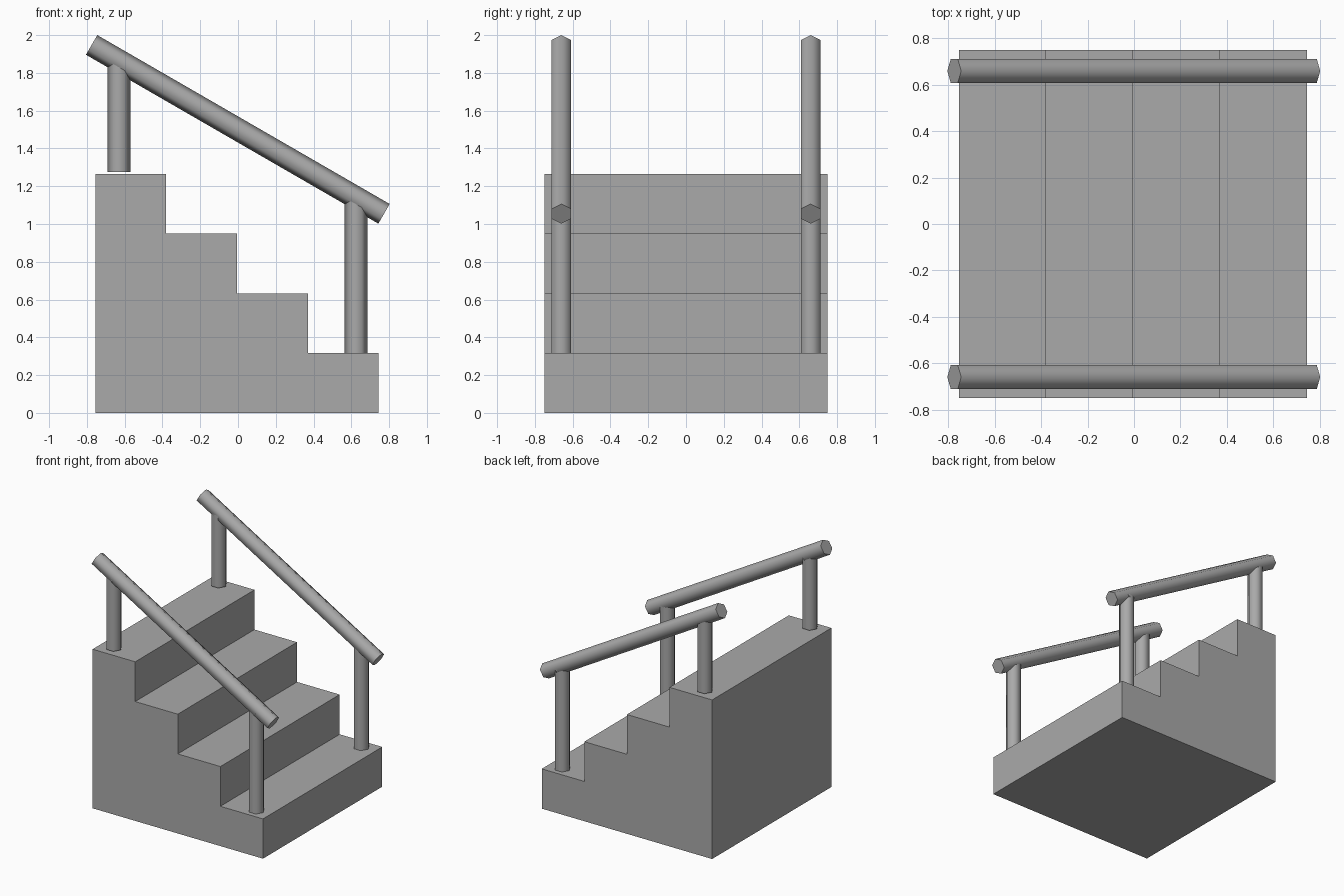
import bpy
import bmesh
import math
from mathutils import Vector

cube = bpy.data.objects.get("Cube")
if cube:
    bpy.data.objects.remove(cube, do_unlink=True)

# One grey for everything
grey = bpy.data.materials.new("concrete_grey")
grey.use_nodes = True
COLOUR = (0.4, 0.4, 0.4, 1)
grey.diffuse_color = COLOUR
grey.node_tree.nodes["Principled BSDF"].inputs["Base Color"].default_value = COLOUR

STEPS = 4
RUN, RISE = 0.375, 0.3165
X_BACK, HALF_WIDTH = -0.755, 0.75
RADIUS, RAIL_Y = 0.06, 0.66


def build_stairs():
    """Extrude the stepped side profile across the width."""
    profile = [(X_BACK, 0)]
    for i in range(STEPS):
        z = (STEPS - i) * RISE
        profile += [(X_BACK + i * RUN, z), (X_BACK + (i + 1) * RUN, z)]
    profile.append((X_BACK + STEPS * RUN, 0))

    bm = bmesh.new()
    face = bm.faces.new([bm.verts.new((x, -HALF_WIDTH, z)) for x, z in profile])
    side = bmesh.ops.extrude_face_region(bm, geom=[face])
    moved = [v for v in side["geom"] if isinstance(v, bmesh.types.BMVert)]
    bmesh.ops.translate(bm, verts=moved, vec=(0, 2 * HALF_WIDTH, 0))
    bmesh.ops.recalc_face_normals(bm, faces=bm.faces)
    mesh = bpy.data.meshes.new("stairs")
    bm.to_mesh(mesh)
    bm.free()
    mesh.materials.append(grey)
    bpy.context.collection.objects.link(bpy.data.objects.new("stairs", mesh))


def hex_bar(name, start, end):
    """Six-sided bar between two points in an xz plane, corners in that plane."""
    start, end = Vector(start), Vector(end)
    axis = end - start
    bpy.ops.mesh.primitive_cylinder_add(
        vertices=6, radius=RADIUS, depth=axis.length, location=(start + end) / 2,
        rotation=(0, math.atan2(axis.x, axis.z), 0))
    bar = bpy.context.object
    bar.name = name
    # Turn the section so two corners lie along the local x axis
    for v in bar.data.vertices:
        v.co.x, v.co.y = v.co.y, -v.co.x
    bar.data.materials.append(grey)
    bpy.ops.object.shade_smooth_by_angle(angle=math.radians(65))


build_stairs()

# Handrail and two posts on each side
for side, y in (("right", -RAIL_Y), ("left", RAIL_Y)):
    hex_bar(f"{side}_handrail", (-0.775, y, 1.948), (0.773, y, 1.054))
    hex_bar(f"{side}_upper_post", (-0.63, y, 1.275), (-0.63, y, 1.85))
    hex_bar(f"{side}_lower_post", (0.625, y, 0.31), (0.625, y, 1.12))
